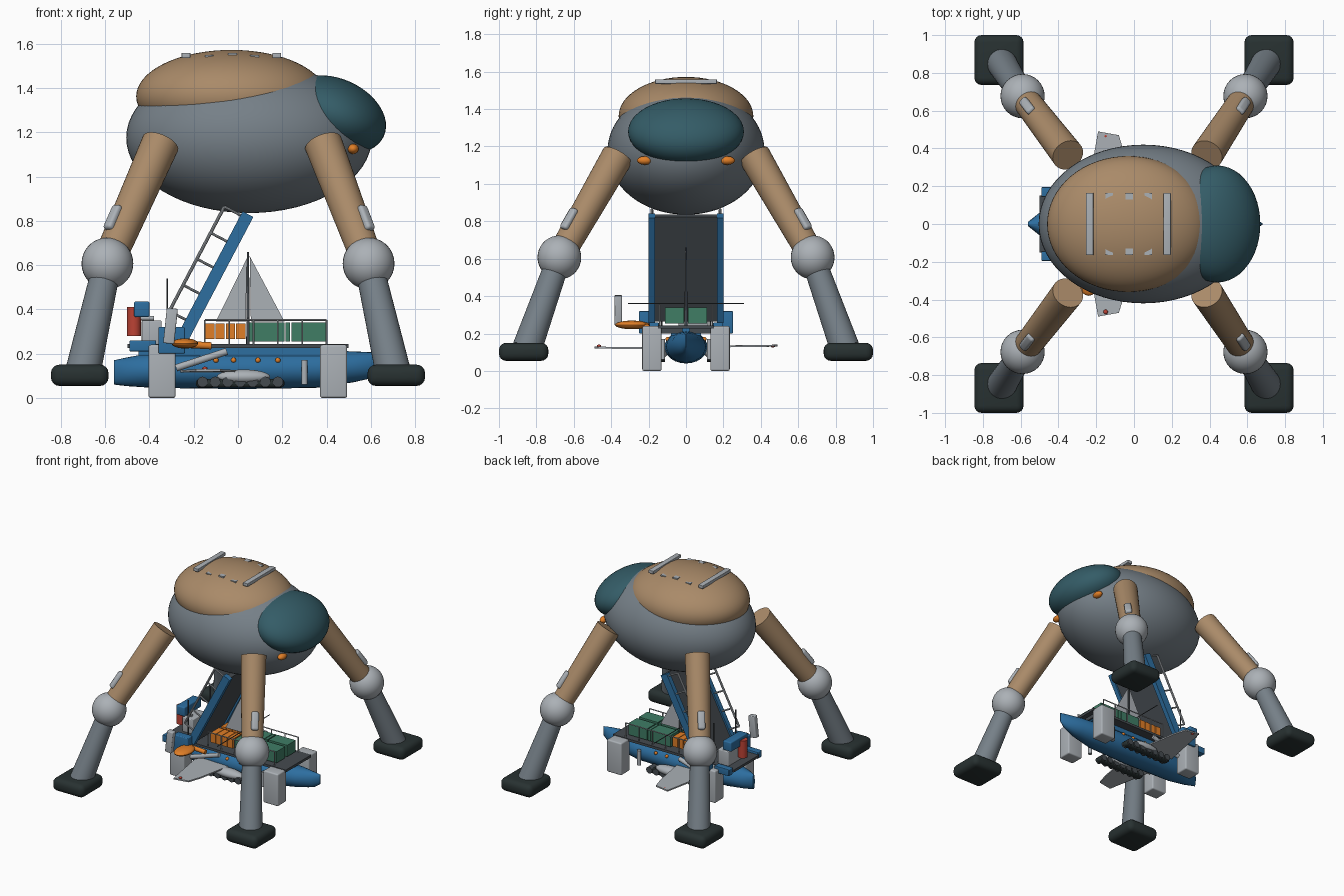
import bpy, bmesh, math
from mathutils import Vector, Matrix

if "Cube" in bpy.data.objects:
    bpy.data.objects.remove(bpy.data.objects["Cube"])

COLOURS = {
    "steel grey": (0.18, 0.215, 0.245), "tan": (0.40, 0.255, 0.14),
    "dark teal": (0.034, 0.107, 0.135), "blue": (0.026, 0.156, 0.35),
    "light grey": (0.41, 0.44, 0.47), "near black": (0.021, 0.031, 0.031),
    "orange": (0.75, 0.21, 0.02), "green": (0.05, 0.205, 0.13),
    "red": (0.50, 0.055, 0.035), "dark grey": (0.06, 0.07, 0.08)}
MATS = {}
for n, c in COLOURS.items():
    MATS[n] = bpy.data.materials.new(n)
    MATS[n].diffuse_color = (*c, 1)


def finish(name, bm, mat, matrix=None, smooth=True):
    if matrix is not None:
        bm.transform(matrix)
    bmesh.ops.recalc_face_normals(bm, faces=bm.faces[:])
    me = bpy.data.meshes.new(name)
    bm.to_mesh(me)
    bm.free()
    ob = bpy.data.objects.new(name, me)
    bpy.context.collection.objects.link(ob)
    me.materials.append(MATS[mat])
    if smooth:
        bpy.ops.object.select_all(action='DESELECT')
        ob.select_set(True)
        bpy.context.view_layer.objects.active = ob
        bpy.ops.object.shade_smooth_by_angle(angle=math.radians(35))
    return ob


def ellipsoid(name, mat, centre, radii, tilt=0, seg=32, rings=18):
    bm = bmesh.new()
    bmesh.ops.create_uvsphere(bm, u_segments=seg, v_segments=rings, radius=1)
    m = Matrix.Translation(centre) @ Matrix.Rotation(tilt, 4, 'Y') @ Matrix.Diagonal((*radii, 1))
    return finish(name, bm, mat, m)


def box(name, mat, centre, size, bevel=0, rot=None):
    bm = bmesh.new()
    bmesh.ops.create_cube(bm, size=1)
    bm.transform(Matrix.Diagonal((*size, 1)))
    if bevel:
        bmesh.ops.bevel(bm, geom=bm.edges[:], offset=bevel, segments=4, profile=0.5, affect='EDGES')
    m = Matrix.Translation(centre)
    if rot is not None:
        m = m @ rot
    return finish(name, bm, mat, m, smooth=bool(bevel))


def rod(name, mat, a, b, r1, r2=None, seg=24):
    a, b = Vector(a), Vector(b)
    bm = bmesh.new()
    bmesh.ops.create_cone(bm, cap_ends=True, segments=seg, radius1=r1,
                          radius2=r1 if r2 is None else r2, depth=(b - a).length)
    q = Vector((0, 0, 1)).rotation_difference(b - a).to_matrix().to_4x4()
    return finish(name, bm, mat, Matrix.Translation((a + b) / 2) @ q)


def plate(name, mat, pts, thick):
    # flat polygon given thickness along its normal
    bm = bmesh.new()
    f = bm.faces.new([bm.verts.new(p) for p in pts])
    f.normal_update()
    n = f.normal.copy()
    g = bmesh.ops.extrude_face_region(bm, geom=[f])
    bmesh.ops.translate(bm, vec=n * thick,
                        verts=[v for v in g["geom"] if isinstance(v, bmesh.types.BMVert)])
    return finish(name, bm, mat, smooth=False)


# Walker body, upper shell and canopy
ellipsoid("body", "steel grey", (0.05, 0, 1.175), (0.555, 0.42, 0.34), 0, 64, 32)
ellipsoid("upper_shell", "tan", (-0.03, 0, 1.362), (0.43, 0.36, 0.21), 0, 64, 32)
ellipsoid("canopy", "dark teal", (0.44, 0, 1.28), (0.24, 0.31, 0.162), math.radians(24), 48, 24)
for s in (-1, 1):
    ellipsoid("running_light", "orange", (0.52, s * 0.22, 1.125), (0.026, 0.042, 0.023), 0, 16, 10)

# Roof rails and clips
for x in (-0.235, 0.175):
    box("roof_rail", "light grey", (x, 0, 1.547), (0.04, 0.33, 0.024), 0.004)
for x, z in ((-0.13, 1.545), (-0.025, 1.555), (0.075, 1.545)):
    for s in (-1, 1):
        box("roof_clip", "light grey", (x, s * 0.147, z - 0.012), (0.04, 0.035, 0.03))

# Four legs with knees, shin guards and feet
for sx in (-1, 1):
    for sy in (-1, 1):
        hip = Vector((0.385 if sx > 0 else -0.35, sy * 0.365, 1.15))
        knee = Vector((sx * 0.59, sy * 0.677, 0.607))
        ankle = Vector((sx * 0.70, sy * 0.85, 0.12))
        rod("thigh", "tan", hip, knee, 0.086, 0.072, 32)
        ellipsoid("knee", "light grey", knee, (0.117,) * 3)
        rod("shin", "steel grey", knee, ankle, 0.064, 0.08, 32)
        box("foot", "near black", (sx * 0.715, sy * 0.868, 0.102), (0.26, 0.264, 0.096), 0.038)
        d = (knee - hip).normalized()
        q = d.to_track_quat('Z', 'Y').to_matrix().to_4x4()
        out = Vector((sx, sy, 0))
        out = (out - d * out.dot(d)).normalized()
        guard = hip.lerp(knee, 0.70) + out * 0.075
        side = d.cross(out)
        rot = Matrix((side, out, d)).transposed().to_4x4()
        box("knee_guard", "light grey", guard, (0.05, 0.04, 0.13), 0.015, rot)

# Hull lofted from elliptical stations: x, half width, centre height, half height
stations = [(-0.56, 0.012, 0.115, 0.055), (-0.50, 0.06, 0.118, 0.065), (-0.38, 0.10, 0.125, 0.08),
            (0.0, 0.115, 0.127, 0.087), (0.35, 0.105, 0.13, 0.085), (0.52, 0.075, 0.14, 0.07),
            (0.63, 0.035, 0.15, 0.055), (0.68, 0.004, 0.165, 0.035)]
bm = bmesh.new()
loops = []
for x, w, zc, h in stations:
    loops.append([bm.verts.new((x, w * math.cos(a), zc + h * math.sin(a)))
                  for a in (i * math.tau / 24 for i in range(24))])
for a, b in zip(loops, loops[1:]):
    for i in range(24):
        j = (i + 1) % 24
        bm.faces.new((a[i], a[j], b[j], b[i]))
bm.faces.new(loops[0])
bm.faces.new(loops[-1])
finish("hull", bm, "blue")

# Deck, stern cabin and stores
box("deck", "dark grey", (0.0, 0, 0.235), (1.0, 0.30, 0.018))
box("deck_support", "blue", (0.0, 0, 0.21), (0.9, 0.16, 0.04))
box("stern_box", "light grey", (-0.39, 0.04, 0.295), (0.09, 0.16, 0.11), 0.006)
box("stern_hood", "blue", (-0.435, 0.04, 0.40), (0.07, 0.20, 0.07), 0.008)
rod("barrel", "red", (-0.47, 0, 0.28), (-0.47, 0, 0.41), 0.032)
rod("barrel_bracket", "light grey", (-0.47, 0, 0.36), (-0.38, 0, 0.36), 0.01)

# Portholes, hull rods, side pods, tracks and wings mirrored across the hull
for s in (-1, 1):
    for x in (-0.10, -0.02, 0.09, 0.18):
        ellipsoid("porthole", "orange", (x, s * 0.098, 0.17), (0.012, 0.012, 0.012), 0, 12, 8)
    rod("hull_rod", "light grey", (0.30, s * 0.125, 0.06), (0.30, s * 0.125, 0.17), 0.014)
    for x in (-0.343, 0.432):
        box("stabiliser", "light grey", (x, s * 0.182, 0.12), (0.122, 0.104, 0.24), 0.01)
        box("stabiliser_arm", "dark grey", (x, s * 0.09, 0.215), (0.06, 0.14, 0.03))
    box("side_pod", "blue", (-0.30, s * 0.222, 0.26), (0.12, 0.06, 0.12), 0.006)
    box("stern_fin", "blue", (-0.43, s * 0.17, 0.235), (0.12, 0.05, 0.05), 0.005)
    rod("strut", "light grey", (-0.28, s * 0.15, 0.135), (-0.05, s * 0.15, 0.21), 0.016)
    plate("wing", "light grey", [(-0.26, s * 0.10, 0.125), (0.0, s * 0.10, 0.125),
                                 (-0.05, s * 0.37, 0.128), (-0.08, s * 0.47, 0.13),
                                 (-0.19, s * 0.49, 0.13)], 0.01)
    ellipsoid("wing_tip_light", "red", (-0.15, s * 0.465, 0.133), (0.012, 0.012, 0.008), 0, 12, 8)
    # track unit
    y = s * 0.145
    ellipsoid("track_tank", "light grey", (0.025, y, 0.095), (0.12, 0.045, 0.033))
    box("track_tread", "near black", (0.01, y, 0.066), (0.40, 0.055, 0.04), 0.018)
    for i in range(7):
        x = -0.16 + i * 0.0567
        rod("track_wheel", "dark grey", (x, y - 0.034, 0.072), (x, y + 0.034, 0.072), 0.024, seg=16)

# Cargo containers: orange aft, green forward
for s in (-1, 1):
    for i in range(4):
        box("orange_crate", "orange", (-0.128 + i * 0.047, s * 0.062, 0.30), (0.042, 0.10, 0.07))
    for x, w in ((0.13, 0.16), (0.225, 0.02), (0.32, 0.155)):
        box("green_crate", "green", (x, s * 0.062, 0.297), (w, 0.10, 0.085))
    # deck railing
    rod("hand_rail", "light grey", (-0.15, s * 0.14, 0.352), (0.40, s * 0.14, 0.352), 0.004, seg=8)
    for i in range(6):
        x = -0.15 + i * 0.11
        rod("rail_post", "light grey", (x, s * 0.14, 0.24), (x, s * 0.14, 0.352), 0.004, seg=8)
    rod("antenna", "dark grey", (-0.32, s * 0.13, 0.24), (-0.32, s * 0.13, 0.54), 0.004, seg=8)

# Mast, yard and sails
rod("mast", "dark grey", (0.045, 0, 0.24), (0.045, 0, 0.66), 0.008, 0.005, 12)
rod("yard", "dark grey", (0.045, -0.31, 0.36), (0.045, 0.31, 0.36), 0.003, seg=8)
plate("aft_sail", "light grey", [(-0.10, 0, 0.345), (0.035, 0, 0.345), (0.04, 0, 0.63)], 0.004)
plate("fore_sail", "light grey", [(0.058, 0, 0.345), (0.21, 0, 0.345), (0.053, 0, 0.64)], 0.004)

# Boarding ramp with blue side beams and a raised ladder rail
low, high = Vector((-0.25, 0, 0.27)), Vector((0.045, 0, 0.83))
d = (high - low).normalized()
n = Vector((-d.z, 0, d.x))
rot = Matrix((n, Vector((0, 1, 0)), d)).transposed().to_4x4()
if rot.determinant() < 0:
    rot = Matrix((-n, Vector((0, 1, 0)), d)).transposed().to_4x4()
mid, length = (low + high) / 2, (high - low).length
box("ramp_panel", "dark grey", mid, (0.03, 0.34, length), 0, rot)
for s in (-1, 1):
    off = Vector((0, s * 0.183, 0))
    box("ramp_beam", "blue", mid + off, (0.055, 0.035, length), 0, rot)
    a, b = low + n * 0.11 + d * 0.08 + off, high + n * 0.11 - d * 0.02 + off
    rod("ramp_rail", "light grey", a, b, 0.008, seg=10)
    for i in range(5):
        p = a.lerp(b, i / 4)
        rod("ramp_rail_post", "light grey", p, p - n * 0.11, 0.006, seg=8)

# Outboard motor on the near side
ellipsoid("motor", "orange", (-0.24, -0.29, 0.246), (0.06, 0.09, 0.023), 0, 20, 12)
rod("motor_boom", "orange", (-0.30, -0.21, 0.245), (-0.12, -0.21, 0.235), 0.016)
box("motor_blade", "light grey", (-0.305, -0.362, 0.325), (0.05, 0.04, 0.16), 0.006,
    Matrix.Rotation(math.radians(6), 4, 'Y'))

for m in bpy.data.materials:
    if m.users and not m.is_grease_pencil:
        m.use_nodes = True
        m.node_tree.nodes["Principled BSDF"].inputs["Base Color"].default_value = m.diffuse_color
